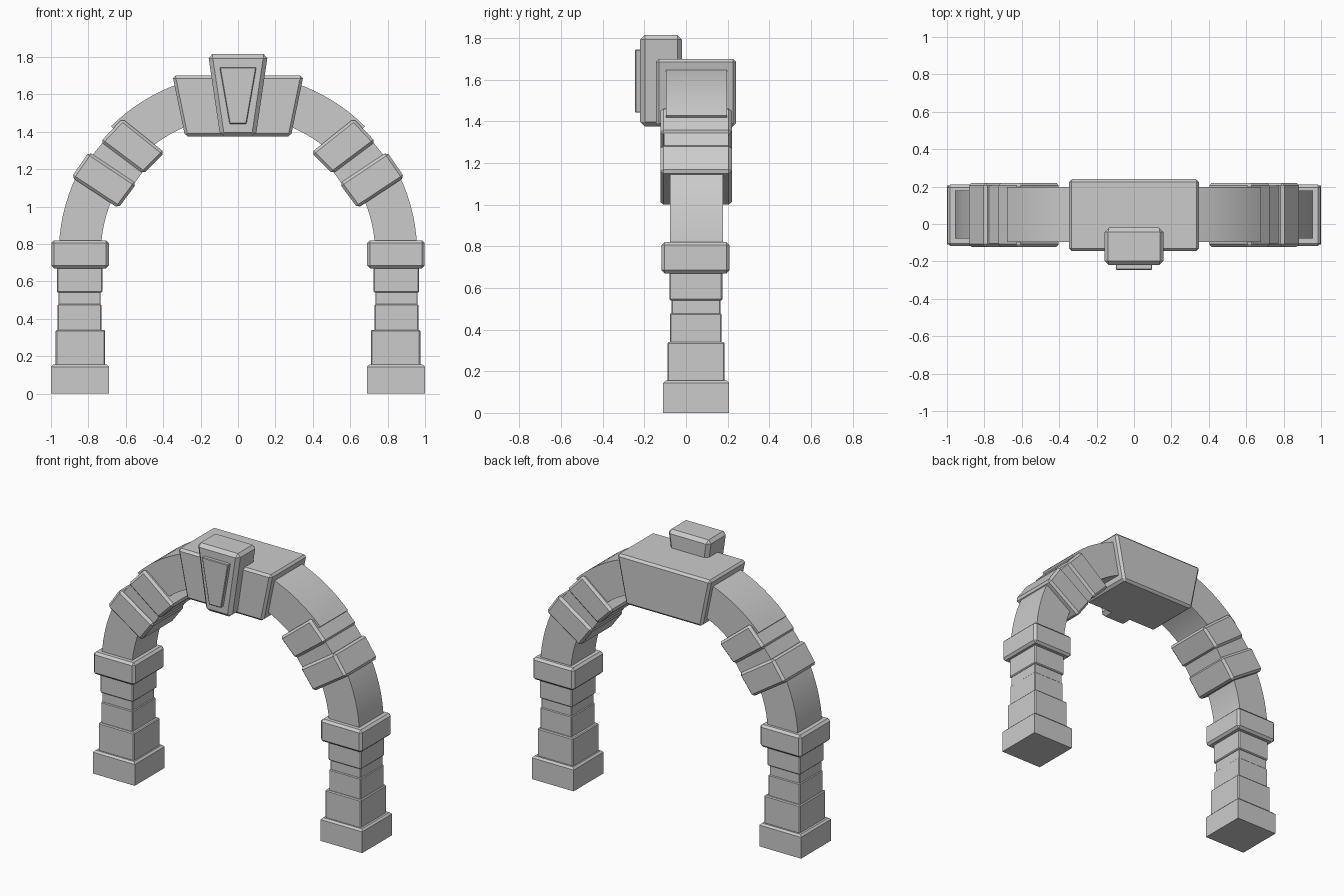
import bpy, bmesh
from math import radians, cos, sin

if "Cube" in bpy.data.objects:
    bpy.data.objects.remove(bpy.data.objects["Cube"])


def prism(name, profile, y0, y1, bevel=0.0, mirror=False, keep_bottom=False):
    """Extrude an xz profile along y, chamfer its edges, optionally mirror in x."""
    bm = bmesh.new()
    front = [bm.verts.new((x, y0, z)) for x, z in profile]
    back = [bm.verts.new((x, y1, z)) for x, z in profile]
    n = len(profile)
    bm.faces.new(front)
    bm.faces.new(back[::-1])
    for i in range(n):
        j = (i + 1) % n
        bm.faces.new((front[j], front[i], back[i], back[j]))
    bmesh.ops.recalc_face_normals(bm, faces=bm.faces)
    if bevel:
        edges = [e for e in bm.edges
                 if not keep_bottom or all(v.co.z > 0.01 for v in e.verts)]
        bmesh.ops.bevel(bm, geom=edges, offset=bevel, segments=1,
                        profile=0.5, affect='EDGES')
    mesh = bpy.data.meshes.new(name)
    bm.to_mesh(mesh)
    bm.free()
    ob = bpy.data.objects.new(name, mesh)
    bpy.context.collection.objects.link(ob)
    if mirror:
        m = ob.modifiers.new("Mirror", 'MIRROR')
        m.use_axis[0] = True
        m.use_mirror_merge = False
    return ob


def rect(x0, x1, z0, z1):
    return [(x0, z0), (x1, z0), (x1, z1), (x0, z1)]


def trapezoid(bottom, top, z0, z1):
    return [(-bottom, z0), (bottom, z0), (top, z1), (-top, z1)]


def ring(a0, a1, r_in, r_out, steps):
    """Part of the arch ring, centred at x = 0, z = 0.75."""
    angles = [radians(a0 + (a1 - a0) * i / steps) for i in range(steps + 1)]
    outer = [(r_out * cos(a), 0.75 + r_out * sin(a)) for a in angles]
    inner = [(r_in * cos(a), 0.75 + r_in * sin(a)) for a in reversed(angles)]
    return outer + inner


# Pillars: stacked blocks, left and right
pillar = [
    ("pillar_base", 0.69, 1.0, 0.0, 0.155, -0.11, 0.207, 0.012),
    ("pillar_lower_block", 0.71, 0.975, 0.15, 0.34, -0.09, 0.185, 0.006),
    ("pillar_middle_block", 0.73, 0.965, 0.335, 0.478, -0.077, 0.17, 0.005),
    ("pillar_neck", 0.735, 0.96, 0.47, 0.545, -0.07, 0.165, 0.004),
    ("pillar_upper_block", 0.725, 0.968, 0.54, 0.675, -0.08, 0.175, 0.006),
    ("pillar_capital", 0.69, 0.998, 0.67, 0.82, -0.118, 0.21, 0.015),
]
for name, x0, x1, z0, z1, y0, y1, b in pillar:
    prism(name, rect(x0, x1, z0, z1), y0, y1, b, True, name == "pillar_base")

# Curved arch stones
curved = [
    prism("arch_lower_stone", ring(2, 30, 0.733, 0.958, 8), -0.078, 0.178, mirror=True),
    prism("arch_upper_stone", ring(45, 71, 0.733, 0.96, 8), -0.096, 0.197, mirror=True),
]
for ob in curved:
    bpy.ops.object.select_all(action='DESELECT')
    ob.select_set(True)
    bpy.context.view_layer.objects.active = ob
    bpy.ops.object.shade_smooth_by_angle(angle=radians(30))

# Projecting bands around the arch, with a recessed joint between them
prism("arch_lower_band", [(0.64, 0.992), (0.89, 1.157), (0.797, 1.292), (0.543, 1.123)],
      -0.123, 0.22, 0.015, True)
prism("arch_joint", [(0.57, 1.10), (0.79, 1.26), (0.71, 1.36), (0.50, 1.20)],
      -0.105, 0.205, 0, True)
prism("arch_upper_band", [(0.505, 1.175), (0.735, 1.347), (0.618, 1.47), (0.392, 1.289)],
      -0.123, 0.22, 0.015, True)

# Crown block, keystone and its raised panel
prism("crown_block", trapezoid(0.283, 0.35, 1.375, 1.70), -0.145, 0.24, 0.015)
prism("keystone", trapezoid(0.095, 0.16, 1.375, 1.815), -0.22, -0.02, 0.022)
prism("keystone_panel", trapezoid(0.045, 0.098, 1.442, 1.745), -0.245, -0.21, 0.004)
